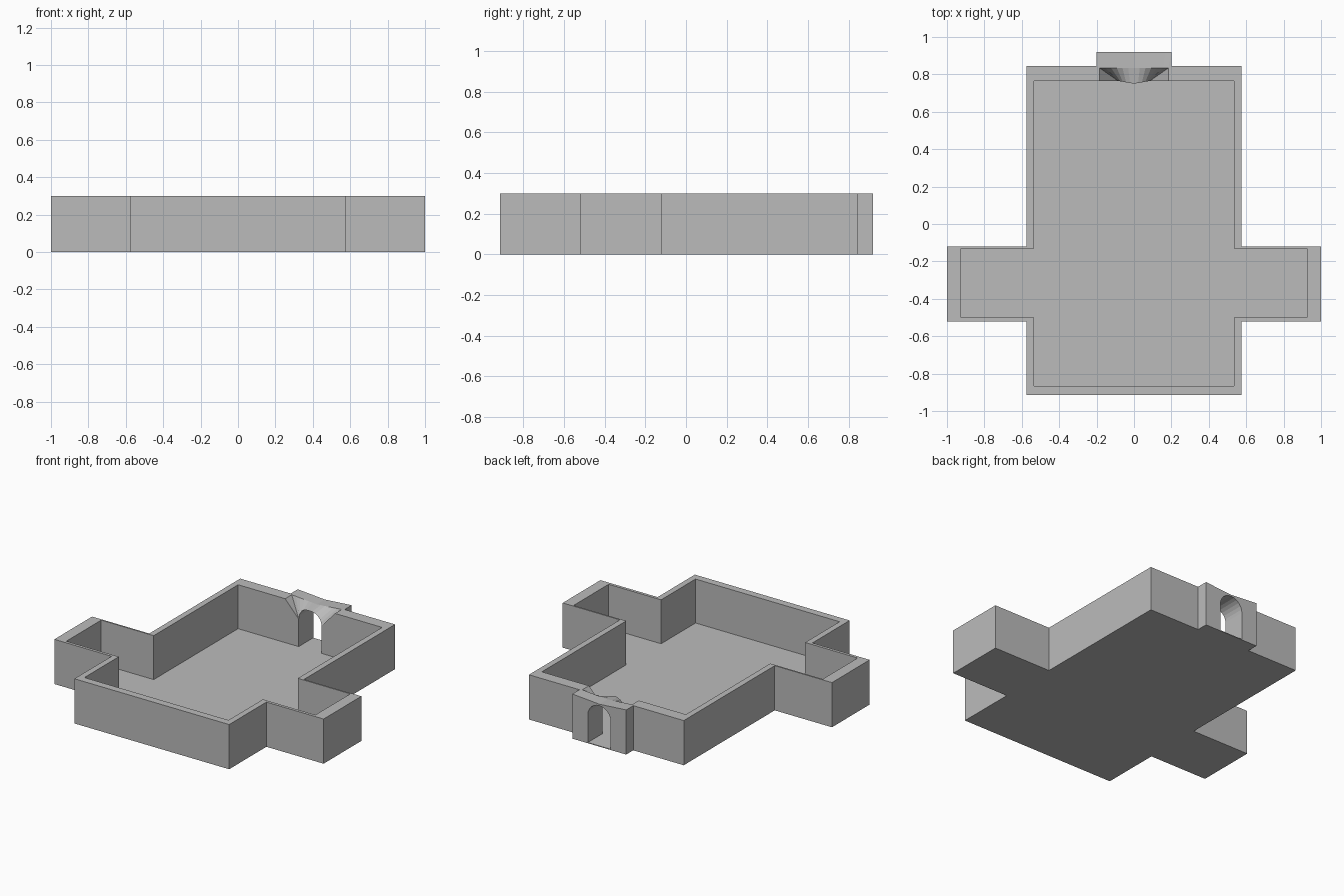
import bpy, bmesh, math

if "Cube" in bpy.data.objects:
    bpy.data.objects.remove(bpy.data.objects["Cube"])

H, FLOOR = 0.30, 0.005
stone = bpy.data.materials.new("grey_stone")
stone.diffuse_color = (0.5, 0.5, 0.5, 1)
stone.use_nodes = True
stone.node_tree.nodes["Principled BSDF"].inputs["Base Color"].default_value = stone.diffuse_color


def finish(name, faces):
    """Make a left half from coordinate faces and mirror it across x = 0."""
    bm = bmesh.new()
    for f in faces:
        bm.faces.new([bm.verts.new(p) for p in f])
    bmesh.ops.remove_doubles(bm, verts=bm.verts, dist=1e-5)
    bmesh.ops.recalc_face_normals(bm, faces=bm.faces)
    me = bpy.data.meshes.new(name)
    bm.to_mesh(me)
    bm.free()
    me.materials.append(stone)
    ob = bpy.data.objects.new(name, me)
    bpy.context.collection.objects.link(ob)
    m = ob.modifiers.new("mirror", 'MIRROR')
    m.merge_threshold = 1e-4
    return ob


def strip(a, b):
    return [(a[i], a[i + 1], b[i + 1], b[i]) for i in range(len(a) - 1)]


# cross-shaped perimeter wall, left half from doorway to front centre
outer = [(-.20, .845), (-.575, .845), (-.575, -.12), (-1, -.12),
         (-1, -.52), (-.575, -.52), (-.575, -.915), (0, -.915)]
inner = [(-.20, .765), (-.535, .765), (-.535, -.13), (-.925, -.13),
         (-.925, -.50), (-.535, -.50), (-.535, -.865), (0, -.865)]
at = lambda path, z: [(x, y, z) for x, y in path]
o0, o1, i0, i1 = at(outer, 0), at(outer, H), at(inner, 0), at(inner, H)
finish("perimeter_wall", strip(o0, o1) + strip(o1, i1) + strip(i1, i0) + strip(i0, o0))


# thin floor slabs: main hall, side arm and threshold
def slab(name, x0, x1, y0, y1):
    lo = [(x0, y0, 0), (x1, y0, 0), (x1, y1, 0), (x0, y1, 0)]
    hi = [(x, y, FLOOR) for x, y, z in lo]
    finish(name, [lo, hi] + [(lo[k - 1], lo[k], hi[k], hi[k - 1]) for k in range(4) if k != 2])


slab("hall_floor", -.535, 0, -.865, .765)
slab("arm_floor", -.925, -.535, -.50, -.13)
slab("threshold", -.085, 0, .765, .92)

# arched doorway, left half
R, SPRING, N, DIP = .085, .19, 6, .015
arc = [(-R * math.cos(math.pi / 2 * i / N), SPRING + R * math.sin(math.pi / 2 * i / N))
       for i in range(N + 1)]
front = [(x, .75 + .015 * abs(x) / R, z) for x, z in arc]      # bowed inner arch edge
back = [(x, .92, z) for x, z in arc]


def top_edge(half, y):
    return [(-half * (1 - i / N), y, H - DIP * i / N) for i in range(N + 1)]


ridge, rear, crest = top_edge(.185, .835), top_edge(.20, .92), top_edge(.185, .835)
corner = (-.185, .765, H)
faces = strip(front, ridge)                                    # sloping inner hood
faces += [(corner, ridge[0], front[0])]
faces += [((-.20, .765, 0), (-R, .765, 0), front[0], corner, (-.20, .765, H))]
faces += strip([(-R, .765, 0)] + front, [(-R, .92, 0)] + back)  # reveal
faces += strip(back, rear) + strip(rear, crest)                # outer face and top
faces += [((-.20, .92, 0), (-R, .92, 0), back[0], rear[0])]
faces += [((-.20, .765, H), corner, ridge[0], rear[0])]
faces += [((-.20, .765, 0), (-.20, .92, 0), rear[0], (-.20, .765, H))]
faces += [((-.20, .765, 0), (-R, .765, 0), (-R, .92, 0), (-.20, .92, 0))]
finish("arched_doorway", faces)
